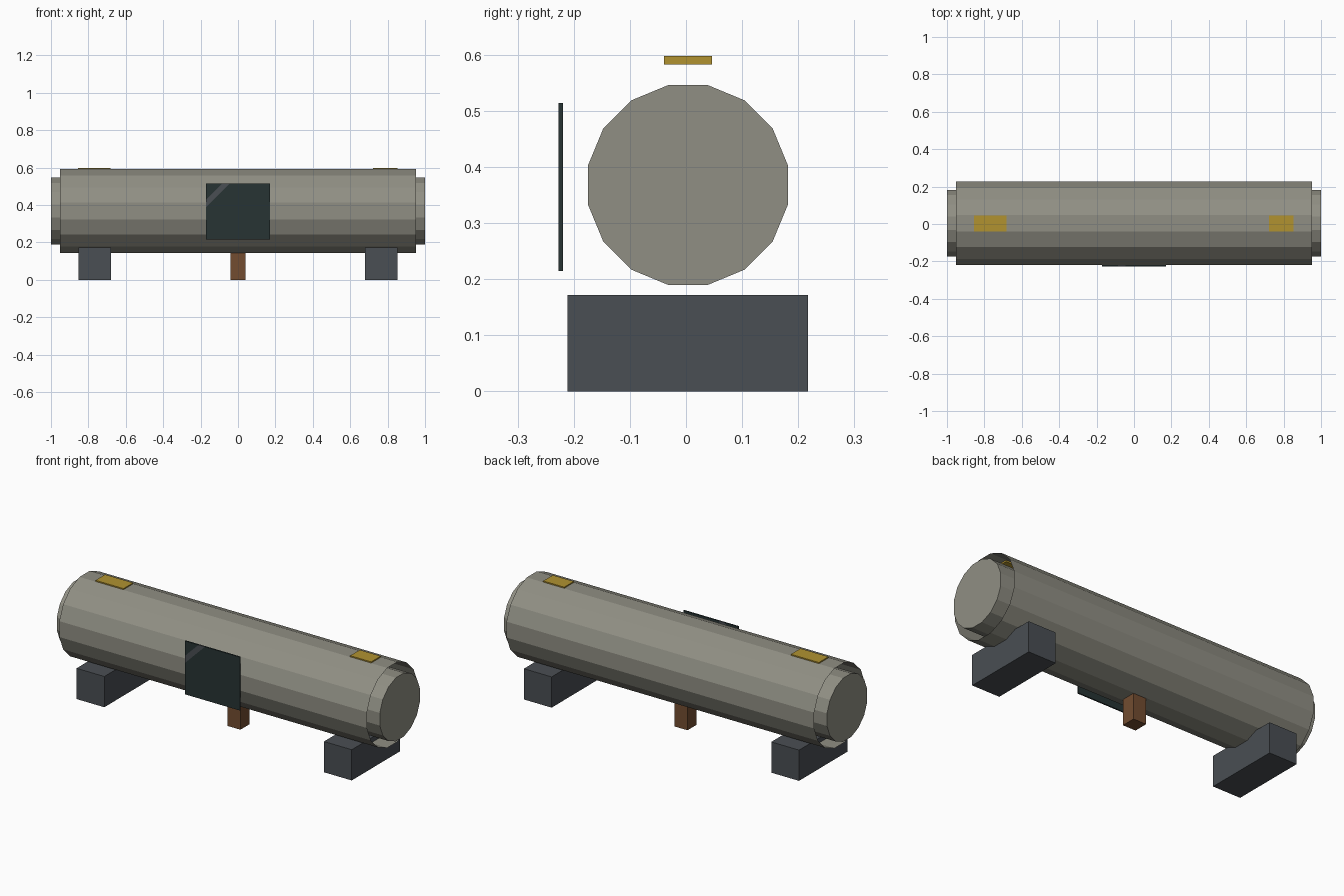
import bpy, bmesh, math
from mathutils import Matrix, Vector

cube = bpy.data.objects.get("Cube")
if cube:
    bpy.data.objects.remove(cube, do_unlink=True)


def material(name, colour):
    m = bpy.data.materials.new(name)
    m.use_nodes = True
    m.diffuse_color = (*colour, 1)
    m.node_tree.nodes["Principled BSDF"].inputs["Base Color"].default_value = (*colour, 1)
    return m


steel = material("warm grey steel", (0.28, 0.275, 0.23))
slate = material("slate grey", (0.068, 0.077, 0.087))
dark = material("dark teal", (0.02, 0.034, 0.034))
brown = material("rust brown", (0.17, 0.073, 0.03))
yellow = material("mustard yellow", (0.44, 0.29, 0.03))

AXIS_Y, AXIS_Z = 0.0035, 0.368


def finish(name, bm, *mats):
    mesh = bpy.data.meshes.new(name)
    bm.to_mesh(mesh)
    bm.free()
    for m in mats:
        mesh.materials.append(m)
    obj = bpy.data.objects.new(name, mesh)
    bpy.context.collection.objects.link(obj)
    return obj


def box_mesh(low, high):
    low, high = Vector(low), Vector(high)
    bm = bmesh.new()
    bmesh.ops.create_cube(bm, size=1)
    bmesh.ops.scale(bm, vec=high - low, verts=bm.verts)
    bmesh.ops.translate(bm, vec=(low + high) / 2, verts=bm.verts)
    return bm


def barrel(name, apothem, length, capped):
    # sixteen-sided cylinder along x, with flat facets at top and sides
    radius = apothem / math.cos(math.pi / 16)
    bm = bmesh.new()
    bmesh.ops.create_cone(bm, cap_ends=capped, segments=16, radius1=radius,
                          radius2=radius, depth=length)
    turn = Matrix.Rotation(math.pi / 2, 4, 'Y') @ Matrix.Rotation(math.pi / 16, 4, 'Z')
    # put a flat facet on top whatever vertex the primitive starts from
    bmesh.ops.transform(bm, matrix=Matrix.Translation((0, AXIS_Y, AXIS_Z)) @ turn,
                        verts=bm.verts)
    return finish(name, bm, steel)


# Open outer casing around a closed inner core
barrel("outer_casing", 0.2235, 1.905, False)
barrel("inner_core", 0.178, 2.0, True)

# Cradle blocks under each end
for side, label in ((1, "left"), (-1, "right")):
    x0, x1 = sorted((side * 0.68, side * 0.852))
    finish(label + "_cradle",
           box_mesh((x0, -0.211, 0), (x1, 0.217, 0.172)), slate)

# Centre support post
finish("centre_post", box_mesh((-0.04, -0.036, 0), (0.04, 0.044, 0.16)), brown)

# Marker plates on top
for label, x0, x1 in (("right", -0.855, -0.682), ("left", 0.722, 0.852)):
    finish(label + "_top_marker",
           box_mesh((x0, -0.039, 0.583), (x1, 0.046, 0.598)), yellow)

# Front panel with a diagonal band cut across its corner
bm = box_mesh((-0.17, -0.227, 0.215), (0.17, -0.219, 0.514))
band = (0.56, 0.6)
for offset in band:
    bmesh.ops.bisect_plane(bm, geom=bm.verts[:] + bm.edges[:] + bm.faces[:],
                           plane_co=(0, 0, offset), plane_no=(-1, 0, 1))
for f in bm.faces:
    c = f.calc_center_median()
    f.material_index = int(band[0] < c.z - c.x < band[1])
finish("front_panel", bm, dark, slate)
